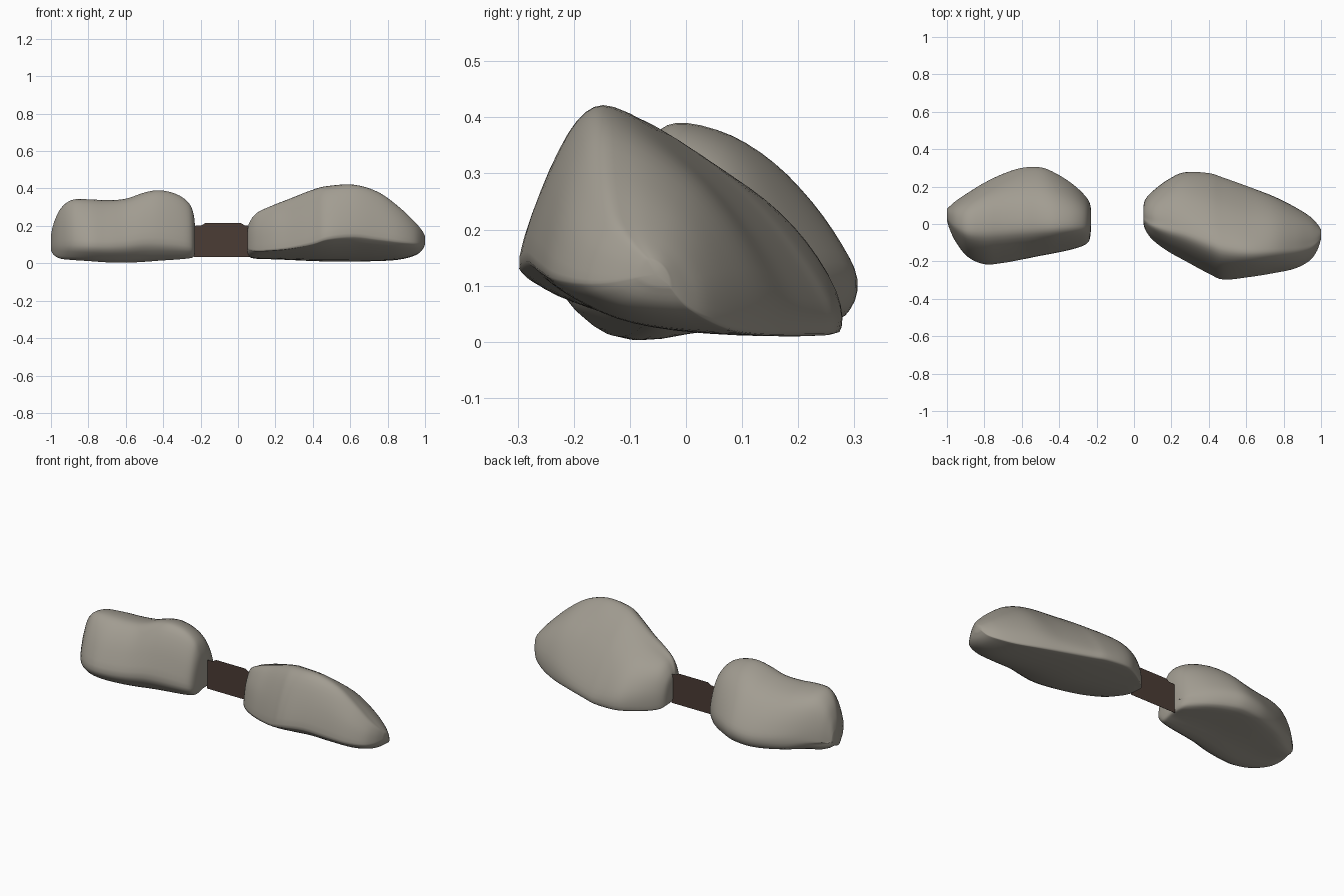
import bpy, bmesh, math


def material(name, rgb):
    m = bpy.data.materials.new(name)
    m.diffuse_color = (*rgb, 1)
    return m


stone = material("warm grey stone", (0.36, 0.335, 0.285))
wood = material("dark brown", (0.070, 0.045, 0.036))


def spline(pts, steps, closed=False):
    """Catmull-Rom resampling of a list of tuples."""
    n, out = len(pts), []
    for i in range(n if closed else n - 1):
        idx = [(i + k) % n if closed else min(max(i + k, 0), n - 1) for k in (-1, 0, 1, 2)]
        for s in range(steps):
            t = s / steps
            out.append(tuple(0.5 * (2 * b + (c - a) * t + (2 * a - 5 * b + 4 * c - d) * t * t
                                    + (3 * b - a - 3 * c + d) * t ** 3)
                             for a, b, c, d in zip(*[pts[j] for j in idx])))
    if not closed:
        out.append(tuple(pts[-1]))
    return out


def rock(name, stations, upper, under):
    """Loft along x. Station: x, front y, back y, bottom z, top z,
    height of front bulge, roundness of the top, backward shift of the crest."""
    bm = bmesh.new()
    rings = []
    for x, yf, yb, zb, zt, k, r, c in spline(stations, 4):
        sec = []
        for u, v in upper:
            v = k + (1 - k) * v if u < 0.3 else v
            full = (k * (1 - u) + 0.2 * u)
            full += (1 - full) * max(0, 1 - abs(2 * u - 1) ** 2.3) ** 0.5
            v = v + r * (max(full, v) - v) if 0.02 < u < 0.99 else v
            sec.append((u + c * math.sin(math.pi * u), v))
        sec += [(u, k * v) for u, v in under]
        rings.append([bm.verts.new((x, yf + (yb - yf) * u, max(zb + (zt - zb) * v, 0.001)))
                      for u, v in spline(sec, 3, True)])
    n = len(rings[0])
    for a, b in zip(rings, rings[1:]):
        for i in range(n):
            bm.faces.new((a[i], a[(i + 1) % n], b[(i + 1) % n], b[i]))
    # rounded end caps
    for ring in (rings[0], rings[-1]):
        cap = bm.faces.new(ring)
        bmesh.ops.poke(bm, faces=[cap])
    bmesh.ops.recalc_face_normals(bm, faces=bm.faces)
    for f in bm.faces:
        f.smooth = True
    me = bpy.data.meshes.new(name)
    bm.to_mesh(me)
    bm.free()
    me.materials.append(stone)
    ob = bpy.data.objects.new(name, me)
    bpy.context.collection.objects.link(ob)


# right rock: leaning forward, undercut at the front
rock("right_rock", [
    (0.05, 0.01, 0.09, 0.06, 0.17, 0.3, 0.8, 0),
    (0.06, -0.03, 0.13, 0.035, 0.215, 0.25, 0.75, 0),
    (0.10, -0.085, 0.175, 0.025, 0.267, 0.2, 0.7, 0),
    (0.18, -0.145, 0.235, 0.022, 0.305, 0.2, 0.55, 0),
    (0.27, -0.195, 0.275, 0.018, 0.34, 0.22, 0.35, 0),
    (0.40, -0.265, 0.27, 0.012, 0.39, 0.28, 0.15, 0),
    (0.48, -0.297, 0.245, 0.01, 0.410, 0.34, 0.1, 0),
    (0.62, -0.283, 0.195, 0.01, 0.417, 0.37, 0.15, -0.03),
    (0.75, -0.262, 0.145, 0.012, 0.378, 0.36, 0.35, -0.02),
    (0.86, -0.238, 0.09, 0.02, 0.30, 0.38, 0.5, 0),
    (0.94, -0.195, 0.04, 0.04, 0.225, 0.4, 0.6, 0),
    (0.98, -0.14, 0.00, 0.065, 0.18, 0.4, 0.6, 0),
    (1.00, -0.08, -0.03, 0.10, 0.145, 0.4, 0.6, 0)],
    [(0, 0), (0.07, 0.42), (0.17, 0.82), (0.27, 1), (0.38, 0.98), (0.54, 0.83),
     (0.72, 0.61), (0.87, 0.36), (0.98, 0.13), (1, 0.03)],
    [(0.93, 0), (0.6, 0.06), (0.35, 0.22), (0.14, 0.52), (0.03, 0.78)])

# left rock: sloping front, rounded back, dipped top
rock("left_rock", [
    (-1.00, 0.02, 0.08, 0.07, 0.15, 0.3, 0.6, 0.05),
    (-0.985, -0.03, 0.095, 0.045, 0.215, 0.3, 0.5, 0.08),
    (-0.95, -0.10, 0.125, 0.025, 0.29, 0.27, 0.3, 0.12),
    (-0.89, -0.175, 0.165, 0.018, 0.338, 0.25, 0.15, 0.14),
    (-0.80, -0.215, 0.22, 0.012, 0.342, 0.25, 0, 0.14),
    (-0.70, -0.208, 0.268, 0.005, 0.337, 0.26, 0, 0.10),
    (-0.60, -0.19, 0.30, 0.003, 0.345, 0.27, 0, 0.06),
    (-0.50, -0.17, 0.303, 0.008, 0.378, 0.27, 0, 0.03),
    (-0.42, -0.155, 0.272, 0.014, 0.39, 0.25, 0, 0.03),
    (-0.33, -0.135, 0.215, 0.020, 0.37, 0.23, 0, 0.06),
    (-0.265, -0.113, 0.155, 0.026, 0.325, 0.22, 0.1, 0.09),
    (-0.238, -0.085, 0.115, 0.034, 0.265, 0.22, 0.2, 0.08),
    (-0.23, -0.03, 0.08, 0.055, 0.20, 0.25, 0.4, 0)],
    [(0, 0), (0.05, 0.35), (0.13, 0.70), (0.23, 0.95), (0.34, 1), (0.52, 0.94),
     (0.68, 0.82), (0.82, 0.65), (0.94, 0.45), (1, 0.29), (0.97, 0.15)],
    [(0.88, 0.33), (0.5, 0.2), (0.22, 0), (0.08, 0.38)])

# thin panel bridging the gap
profile = [(-0.235, 0.033), (0.06, 0.033), (0.06, 0.2), (0.035, 0.203), (0.015, 0.215),
           (-0.175, 0.215), (-0.195, 0.203), (-0.235, 0.2)]
bm = bmesh.new()
face = bm.faces.new([bm.verts.new((x, 0.0475, z)) for x, z in profile])
ext = bmesh.ops.extrude_face_region(bm, geom=[face])
bmesh.ops.translate(bm, vec=(0, 0.001, 0), verts=[v for v in ext["geom"] if isinstance(v, bmesh.types.BMVert)])
bmesh.ops.recalc_face_normals(bm, faces=bm.faces)
me = bpy.data.meshes.new("connecting_panel")
bm.to_mesh(me)
bm.free()
me.materials.append(wood)
bpy.context.collection.objects.link(bpy.data.objects.new("connecting_panel", me))
